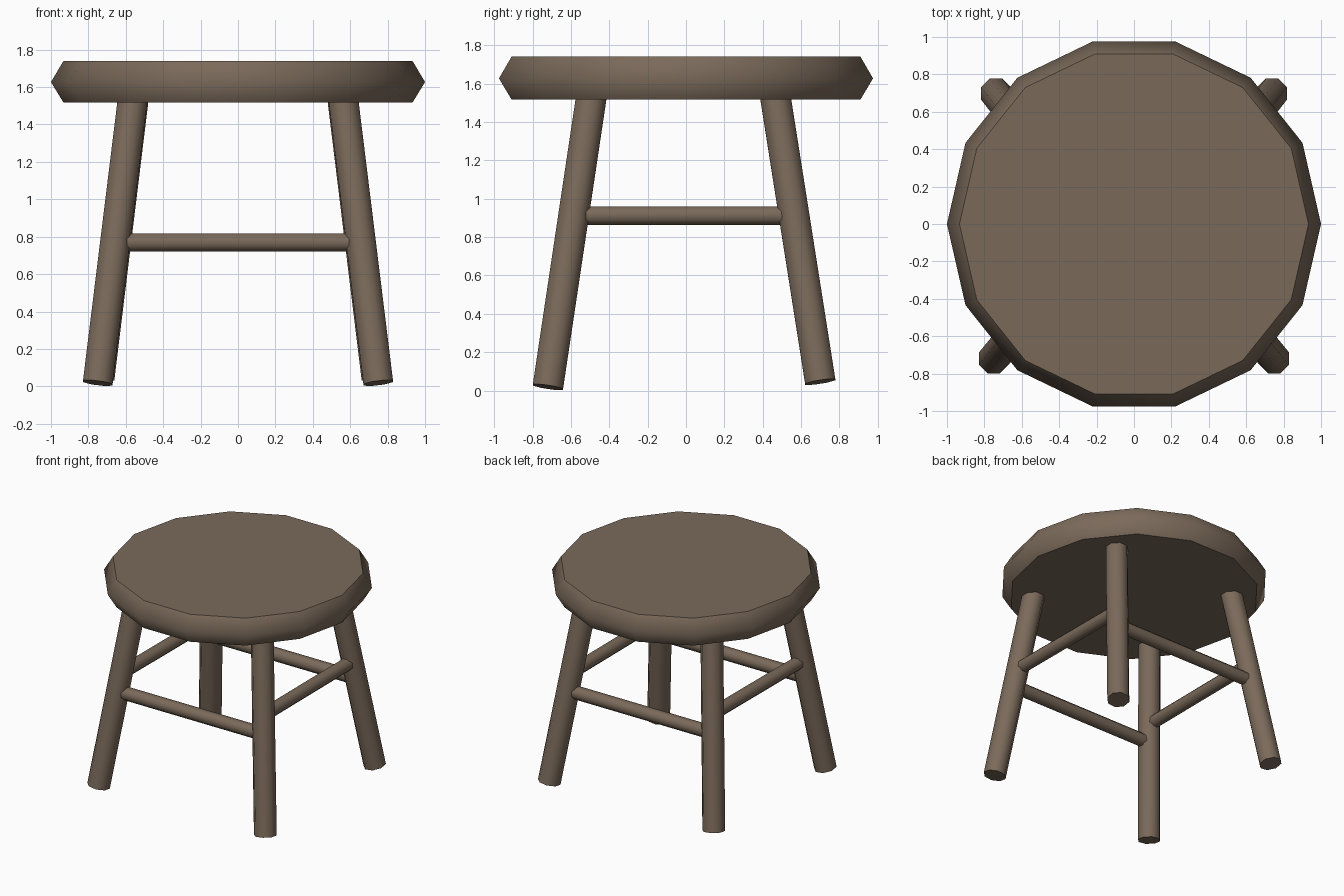
import bpy
import bmesh
import math
from mathutils import Vector, Matrix

if "Cube" in bpy.data.objects:
    bpy.data.objects.remove(bpy.data.objects["Cube"])

wood = bpy.data.materials.new("brown wood")
wood.diffuse_color = (0.195, 0.143, 0.102, 1.0)
wood.use_nodes = True
wood.node_tree.nodes["Principled BSDF"].inputs["Base Color"].default_value = wood.diffuse_color


def finish(name, bm):
    """Smooth sides, flat caps with sharp rims."""
    bmesh.ops.recalc_face_normals(bm, faces=bm.faces)
    for f in bm.faces:
        f.smooth = len(f.verts) == 4
    for e in bm.edges:
        if any(len(f.verts) > 4 for f in e.link_faces):
            e.smooth = False
    mesh = bpy.data.meshes.new(name)
    bm.to_mesh(mesh)
    bm.free()
    mesh.materials.append(wood)
    obj = bpy.data.objects.new(name, mesh)
    bpy.context.collection.objects.link(obj)
    return obj


def loft(name, sides, rings, matrix=Matrix(), spin=0.0):
    """Stack of (radius, z) rings, capped at both ends."""
    bm = bmesh.new()
    loops = []
    for r, z in rings:
        angles = [spin + 2 * math.pi * i / sides for i in range(sides)]
        loops.append([bm.verts.new((r * math.cos(a), r * math.sin(a), z)) for a in angles])
    for a, b in zip(loops, loops[1:]):
        for i in range(sides):
            j = (i + 1) % sides
            bm.faces.new((a[i], a[j], b[j], b[i]))
    bm.faces.new(loops[0])
    bm.faces.new(loops[-1])
    bm.transform(matrix)
    return finish(name, bm)


def rod(name, start, end, radius):
    """Eight-sided rod between two points."""
    axis = end - start
    turn = Vector((0, 0, 1)).rotation_difference(axis).to_matrix().to_4x4()
    return loft(name, 8, [(radius, 0), (radius, axis.length)],
                Matrix.Translation(start) @ turn, math.pi / 8)


# Seat: 14-sided disc with a ridge around the rim
loft("seat", 14, [(0.933, 1.517), (1.0, 1.627), (0.933, 1.74)])

# Splayed legs, foot and top centres
legs = {}
for side, s in (("left", -1), ("right", 1)):
    legs["front", side] = (Vector((s * 0.75, -0.72, 0.018)), Vector((s * 0.555, -0.483, 1.6)))
    legs["back", side] = (Vector((s * 0.74, 0.70, 0.045)), Vector((s * 0.55, 0.455, 1.6)))
for (end, side), (foot, top) in legs.items():
    rod(f"{end}_{side}_leg", foot, top, 0.086)


def on_leg(key, z):
    foot, top = legs[key]
    return foot.lerp(top, (z - foot.z) / (top.z - foot.z))


# Low rungs at front and back, higher rungs at the sides
for end in ("front", "back"):
    rod(f"{end}_rung", on_leg((end, "left"), 0.77), on_leg((end, "right"), 0.77), 0.052)
for side in ("left", "right"):
    rod(f"{side}_rung", on_leg(("front", side), 0.912), on_leg(("back", side), 0.912), 0.052)
